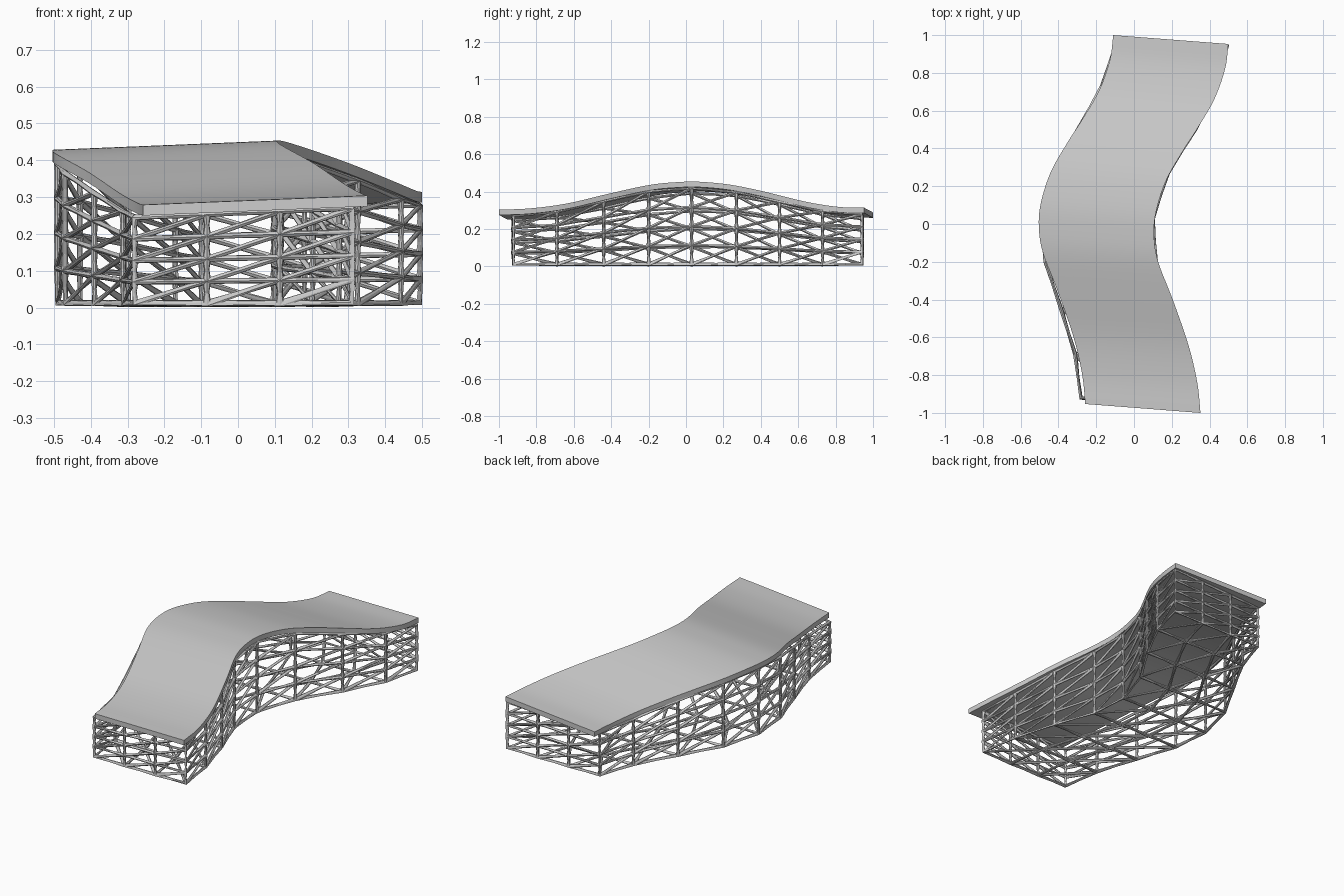
import bpy, bmesh
from mathutils import Vector

if "Cube" in bpy.data.objects:
    bpy.data.objects.remove(bpy.data.objects["Cube"])

# Right edge of the roof ribbon (top surface), front to back
EDGE = [Vector(p) for p in [
    (.352, -1.0, .304), (.335, -.84, .310), (.288, -.64, .336), (.205, -.40, .392),
    (.128, -.20, .435), (.106, -.06, .450), (.118, .07, .453), (.170, .23, .438),
    (.255, .38, .409), (.335, .505, .379), (.425, .66, .342), (.482, .82, .318),
    (.500, .953, .314)]]
ACROSS = Vector((-.61, .047, -.025))      # right edge to left edge
THICK = .029


def smooth_path(pts, n=5):
    """Catmull-Rom path through the points."""
    p = [2 * pts[0] - pts[1]] + pts + [2 * pts[-1] - pts[-2]]
    out = []
    for a, b, c, d in zip(p, p[1:], p[2:], p[3:]):
        for i in range(n):
            t = i / n
            out.append(.5 * (2 * b + (c - a) * t + (2 * a - 5 * b + 4 * c - d) * t * t
                             + (3 * b - a - 3 * c + d) * t ** 3))
    return out + [pts[-1].copy()]


PATH = smooth_path(EDGE)


def roof_z(y, t):
    """Roof top height at depth y, t = 0 on the right side, 1 on the left."""
    y -= ACROSS.y * t
    y = min(max(y, PATH[0].y), PATH[-1].y)
    for a, b in zip(PATH, PATH[1:]):
        if y <= b.y:
            f = (y - a.y) / (b.y - a.y)
            return a.z + (b.z - a.z) * f + ACROSS.z * t
    return PATH[-1].z + ACROSS.z * t


def make_object(name, bm):
    bmesh.ops.remove_doubles(bm, verts=bm.verts, dist=.0005)
    bmesh.ops.recalc_face_normals(bm, faces=bm.faces)
    me = bpy.data.meshes.new(name)
    bm.to_mesh(me)
    bm.free()
    ob = bpy.data.objects.new(name, me)
    bpy.context.collection.objects.link(ob)
    return ob


# Roof ribbon: rectangular section swept along the edge path
bm = bmesh.new()
down = Vector((0, 0, -THICK))
rings = [[bm.verts.new(q) for q in (p, p + ACROSS, p + ACROSS + down, p + down)] for p in PATH]
for a, b in zip(rings, rings[1:]):
    for k in range(4):
        bm.faces.new((a[k], a[(k + 1) % 4], b[(k + 1) % 4], b[k]))
bm.faces.new(rings[0])
bm.faces.new(rings[-1])
roof = make_object("curved_roof", bm)
bpy.context.view_layer.objects.active = roof
roof.select_set(True)
bpy.ops.object.shade_smooth_by_angle(angle=.6)

# Plan of the truss walls: depth, right x, left x
PLAN = [(-.925, .312, -.283), (-.69, .275, -.312), (-.44, .203, -.390), (-.20, .116, -.470),
        (.03, .100, -.491), (.27, .180, -.430), (.50, .325, -.298), (.73, .443, -.170),
        (.943, .497, -.102)]
ROWS, COLS, BASE = 4, 3, .011


def tri_grid(bm, grid):
    """Triangulated grid, every diagonal leaning the same way."""
    v = [[bm.verts.new(p) for p in row] for row in grid]
    for i in range(len(v) - 1):
        for j in range(len(v[0]) - 1):
            a, b, c, d = v[i][j], v[i + 1][j], v[i + 1][j + 1], v[i][j + 1]
            bm.faces.new((a, b, c))
            bm.faces.new((a, c, d))


def plan_point(k, t):
    y, r, l = PLAN[k]
    return (r + (l - r) * t, y, t)


def column(p):
    x, y, t = p
    top = roof_z(y, t) - THICK - .006
    return [Vector((x, y, BASE + (top - BASE) * j / ROWS)) for j in range(ROWS + 1)]


# Truss cage: walls traced anticlockwise round the plan, and a braced floor
bm = bmesh.new()
last = len(PLAN) - 1
steps = range(len(PLAN))
ts = [c / COLS for c in range(COLS + 1)]
tri_grid(bm, [column(plan_point(k, 0)) for k in steps])
tri_grid(bm, [column(plan_point(last, t)) for t in ts])
tri_grid(bm, [column(plan_point(k, 1)) for k in reversed(steps)])
tri_grid(bm, [column(plan_point(0, t)) for t in reversed(ts)])
tri_grid(bm, [[Vector((*plan_point(k, t)[:2], BASE)) for t in ts] for k in steps])
cage = make_object("truss_cage", bm)
wire = cage.modifiers.new("bars", 'WIREFRAME')
wire.thickness = .021
wire.use_even_offset = True
wire.use_relative_offset = False
wire.use_boundary = True
wire.use_replace = True
wire.use_crease = True
wire.crease_weight = .9
soft = cage.modifiers.new("softened_nodes", 'SUBSURF')
soft.levels = soft.render_levels = 1
